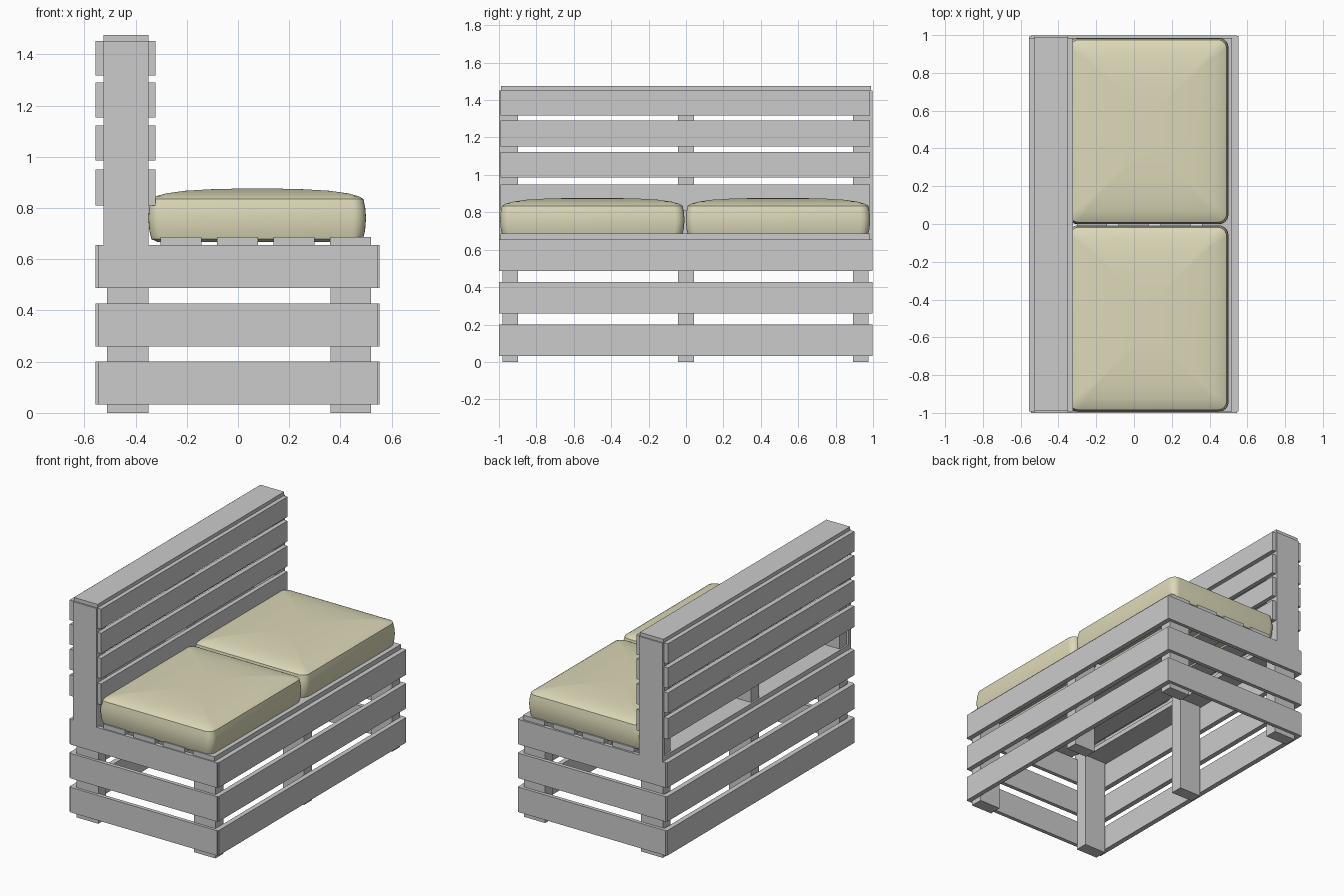
import bpy, bmesh, math

if "Cube" in bpy.data.objects:
    bpy.data.objects.remove(bpy.data.objects["Cube"])


def box(name, x0, x1, y0, y1, z0, z1):
    """Axis-aligned board given by its limits."""
    bm = bmesh.new()
    bmesh.ops.create_cube(bm, size=1)
    for v in bm.verts:
        v.co.x = x0 if v.co.x < 0 else x1
        v.co.y = y0 if v.co.y < 0 else y1
        v.co.z = z0 if v.co.z < 0 else z1
    me = bpy.data.meshes.new(name)
    bm.to_mesh(me)
    bm.free()
    ob = bpy.data.objects.new(name, me)
    bpy.context.collection.objects.link(ob)
    return ob


# Legs: the back ones run up to carry the backrest
for y in (-0.94, 0.0, 0.935):
    box("front_leg", 0.362, 0.52, y - 0.042, y + 0.042, 0, 0.655)
    box("back_post", -0.512, -0.35, y - 0.042, y + 0.042, 0, 1.45)

# Slats around the base
for z in (0.032, 0.26, 0.487):
    box("base_front_slat", 0.52, 0.552, -0.992, 0.995, z, z + 0.168)
    box("base_back_slat", -0.556, -0.522, -0.992, 0.992, z, z + 0.168)
    for y in (-1.0, 0.972):
        box("base_side_slat", -0.545, 0.546, y, y + 0.026, z, z + 0.168)

# Backrest slats on both faces of the posts
for z0, z1 in ((0.81, 0.95), (0.985, 1.122), (1.153, 1.29), (1.317, 1.452)):
    box("backrest_rear_slat", -0.556, -0.524, -0.992, 0.985, z0, z1)
    box("backrest_front_slat", -0.352, -0.322, -0.992, 0.985, z0, z1)

# Backrest end boards and top cap
for y in (-1.0, 0.972):
    box("backrest_end_board", -0.526, -0.35, y, y + 0.026, 0.655, 1.452)
box("backrest_top_board", -0.526, -0.35, -0.99, 0.99, 1.452, 1.476)

# Seat planks
for i in range(5):
    x = -0.524 + i * 0.221
    box("seat_plank", x, x + 0.16, -0.992, 0.985, 0.655, 0.686)

# Cushions: stacked rounded-rectangle rings, domed on top
fabric = bpy.data.materials.new("cushion_fabric")
fabric.diffuse_color = (0.72, 0.69, 0.48, 1)
fabric.use_nodes = True
fabric.node_tree.nodes["Principled BSDF"].inputs["Base Color"].default_value = fabric.diffuse_color
profile = [(0.035, 0.668), (0.012, 0.678), (0.004, 0.71), (0.0, 0.76),
           (0.003, 0.80), (0.010, 0.835), (0.03, 0.846), (0.07, 0.857),
           (0.14, 0.867), (0.24, 0.873), (0.36, 0.876)]


def cushion(cx, cy, hx, hy):
    bm = bmesh.new()
    rings = []
    for inset, z in profile:
        r = max(0.05 - inset * 0.3, 0.01)
        ring = []
        for q, (sx, sy) in enumerate(((1, 1), (-1, 1), (-1, -1), (1, -1))):
            for k in range(7):
                a = math.pi / 2 * (q + k / 6)
                ring.append(bm.verts.new((
                    cx + sx * (hx - inset - r) + r * math.cos(a),
                    cy + sy * (hy - inset - r) + r * math.sin(a), z)))
        rings.append(ring)
    n = len(rings[0])
    for a, b in zip(rings, rings[1:]):
        for i in range(n):
            j = (i + 1) % n
            bm.faces.new((a[i], a[j], b[j], b[i]))
    bm.faces.new(rings[0][::-1])
    bm.faces.new(rings[-1])
    me = bpy.data.meshes.new("seat_cushion")
    bm.to_mesh(me)
    bm.free()
    me.materials.append(fabric)
    ob = bpy.data.objects.new("seat_cushion", me)
    bpy.context.collection.objects.link(ob)
    bpy.context.view_layer.objects.active = ob
    ob.select_set(True)
    bpy.ops.object.shade_smooth_by_angle(angle=math.radians(40))
    ob.select_set(False)


for y in (-0.501, 0.492):
    cushion(0.075, y, 0.425, 0.493)
